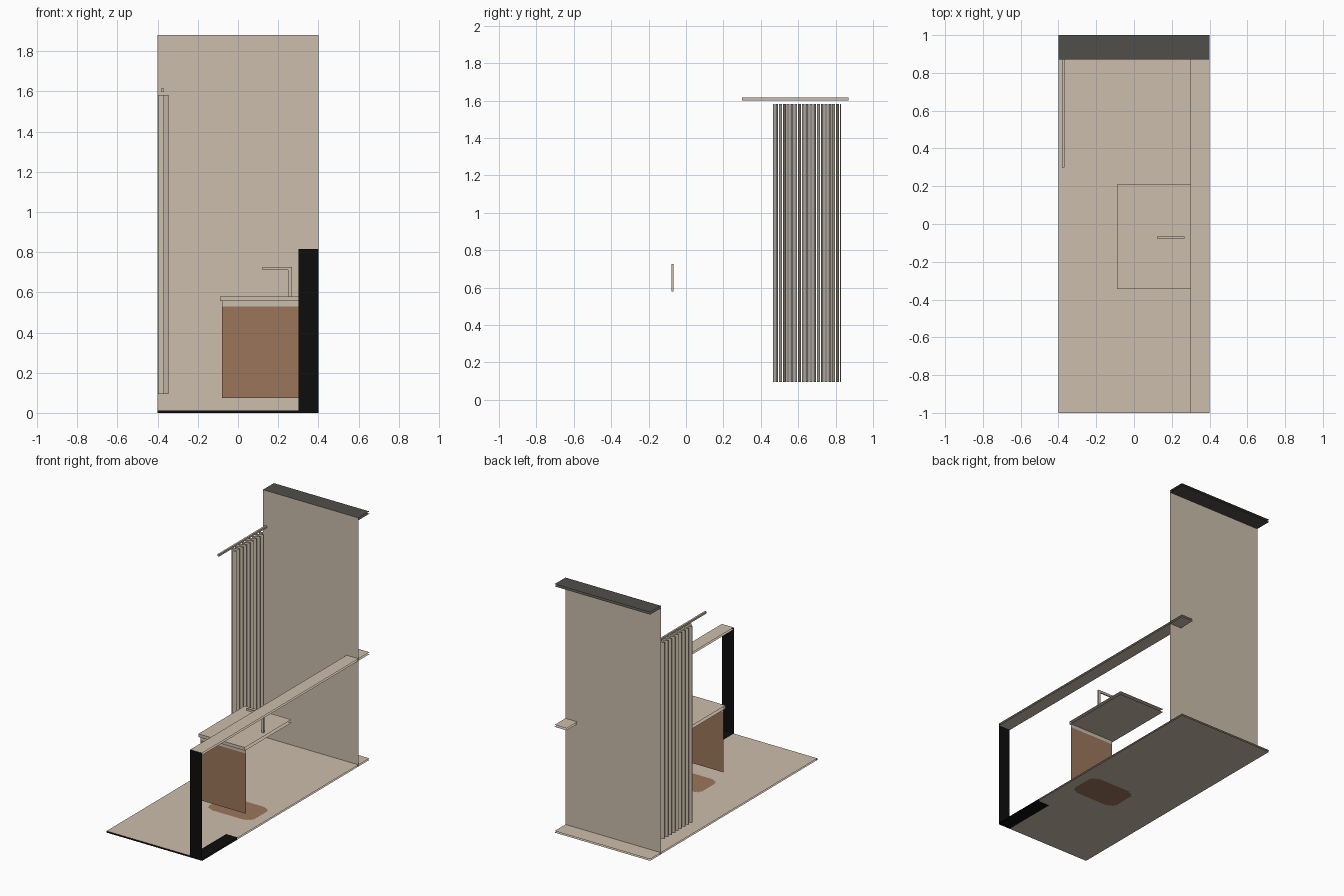
import bpy, bmesh, math

if "Cube" in bpy.data.objects:
    bpy.data.objects.remove(bpy.data.objects["Cube"])


def mat(name, r, g, b):
    m = bpy.data.materials.new(name)
    m.diffuse_color = (r, g, b, 1)
    m.use_nodes = True
    m.node_tree.nodes["Principled BSDF"].inputs["Base Color"].default_value = m.diffuse_color
    return m


TAN = mat("warm beige", 0.60, 0.51, 0.41)
BROWN = mat("wood brown", 0.33, 0.18, 0.105)
BLACK = mat("black", 0.004, 0.004, 0.004)
GREY = mat("dark grey", 0.08, 0.077, 0.067)


def finish(name, bm, mats):
    me = bpy.data.meshes.new(name)
    bm.to_mesh(me)
    bm.free()
    for m in mats:
        me.materials.append(m)
    ob = bpy.data.objects.new(name, me)
    bpy.context.collection.objects.link(ob)
    return ob


def sheet_xy(name, x0, x1, y0, y1, z, m, up=True):
    """Flat horizontal sheet."""
    bm = bmesh.new()
    pts = [(x0, y0), (x1, y0), (x1, y1), (x0, y1)]
    if not up:
        pts.reverse()
    bm.faces.new([bm.verts.new((x, y, z)) for x, y in pts])
    return finish(name, bm, [m])


def sheet_xz(name, x0, x1, z0, z1, y, m):
    """Flat upright sheet facing the front."""
    bm = bmesh.new()
    pts = [(x0, z0), (x1, z0), (x1, z1), (x0, z1)]
    bm.faces.new([bm.verts.new((x, y, z)) for x, z in pts])
    return finish(name, bm, [m])


def box(name, x0, x1, y0, y1, z0, z1, m):
    bm = bmesh.new()
    bmesh.ops.create_cube(bm, size=1)
    for v in bm.verts:
        v.co.x = (x0 + x1) / 2 + v.co.x * (x1 - x0)
        v.co.y = (y0 + y1) / 2 + v.co.y * (y1 - y0)
        v.co.z = (z0 + z1) / 2 + v.co.z * (z1 - z0)
    return finish(name, bm, [m])


# Floor: fine grid so the brown rounded patch and black strip are whole faces
def floor_sheet(name, z, up):
    bm = bmesh.new()
    nx, ny = 80, 200
    vs = [[bm.verts.new((-0.4 + 0.8 * i / nx, -1 + 2 * j / ny, z))
           for j in range(ny + 1)] for i in range(nx + 1)]
    for i in range(nx):
        for j in range(ny):
            q = [vs[i][j], vs[i + 1][j], vs[i + 1][j + 1], vs[i][j + 1]]
            f = bm.faces.new(q if up else q[::-1])
            c = f.calc_center_median()
            if ((abs(c.x - 0.13) / 0.19) ** 5 + (abs(c.y + 0.185) / 0.125) ** 5) < 1:
                f.material_index = 1
            elif c.x > 0.3 and c.y < -0.57:
                f.material_index = 2
    return finish(name, bm, [TAN, BROWN, BLACK])


floor_sheet("floor_top", 0.012, True)
floor_sheet("floor_underside", 0.0, False)
sheet_xz("floor_front_edge", -0.4, 0.4, 0, 0.012, -1, BLACK)

# Back wall with its dark top
sheet_xz("back_wall", -0.4, 0.4, 0, 1.88, 0.87, TAN)
sheet_xy("back_wall_top", -0.4, 0.4, 0.87, 1, 1.88, GREY)
sheet_xy("back_wall_top_underside", -0.4, 0.4, 0.87, 1, 1.863, GREY, False)

# Low side wall: front end and ledge
sheet_xz("side_wall_end", 0.3, 0.4, 0, 0.815, -1, BLACK)
sheet_xy("ledge_top", 0.3, 0.4, -1, 1, 0.815, TAN)
sheet_xy("ledge_underside", 0.3, 0.4, -1, 1, 0.80, TAN, False)

# Vanity: countertop, front lip and cabinet front
sheet_xy("counter_top", -0.09, 0.3, -0.345, 0.21, 0.58, TAN)
sheet_xy("counter_underside", -0.09, 0.3, -0.345, 0.21, 0.556, TAN, False)
sheet_xz("counter_front_lip", -0.09, 0.3, 0.556, 0.58, -0.345, TAN)
sheet_xz("cabinet_front", -0.08, 0.3, 0.075, 0.53, -0.333, BROWN)
sheet_xz("cabinet_front_band", -0.08, 0.3, 0.53, 0.556, -0.333, TAN)

# Faucet
box("faucet_post", 0.25, 0.268, -0.077, -0.067, 0.58, 0.71, TAN)
box("faucet_spout", 0.122, 0.268, -0.077, -0.067, 0.71, 0.727, TAN)

# Curtain rod
box("curtain_rod", -0.382, -0.368, 0.3, 0.87, 1.6, 1.615, TAN)

# Pleated curtain: wave profile, open along the very tips of the folds
bm = bmesh.new()
folds, seg = 9, 16
prev = None
for k in range(folds * seg + 1):
    x = -0.3715 + 0.0285 * math.sin(2 * math.pi * k / seg)
    y = 0.465 + 0.365 * k / (folds * seg)
    cur = (bm.verts.new((x, y, 0.095)), bm.verts.new((x, y, 1.582)))
    if prev:
        bm.faces.new((prev[0], cur[0], cur[1], prev[1]))
    prev = cur
bm.normal_update()
tips = [f for f in bm.faces if abs(f.normal.x) > 0.7]
bmesh.ops.delete(bm, geom=tips, context='FACES')
finish("curtain", bm, [TAN])
